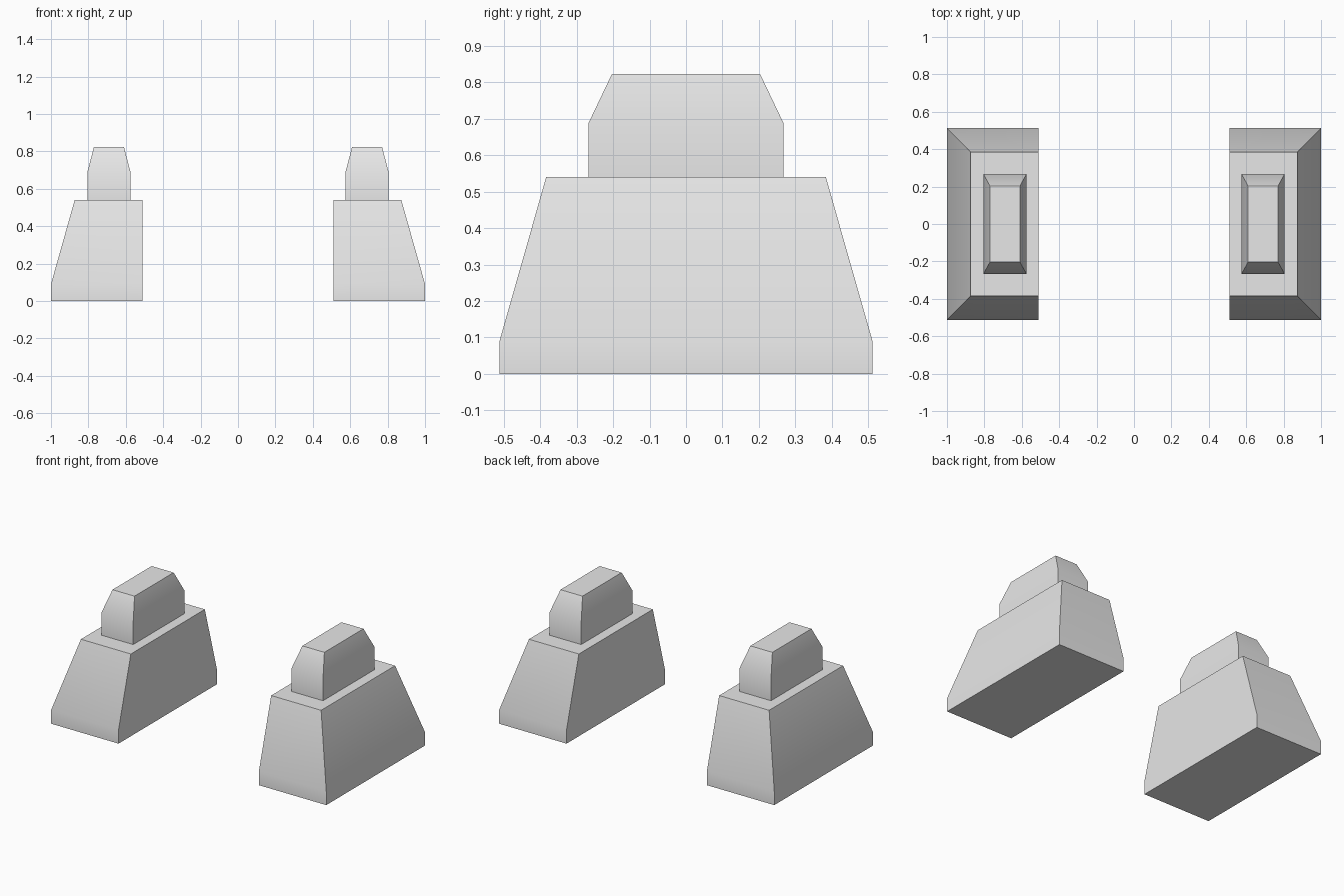
import bpy
import bmesh
import math

cube = bpy.data.objects.get("Cube")
if cube:
    bpy.data.objects.remove(cube, do_unlink=True)

# One plain grey for everything
GREY = (0.8, 0.8, 0.8, 1.0)
grey = bpy.data.materials.new("plain grey")
grey.use_nodes = True
grey.diffuse_color = GREY
grey.node_tree.nodes["Principled BSDF"].inputs["Base Color"].default_value = GREY


def tapered_block(name, levels):
    """Loft rectangles given as (z, inner x, outer x, half depth), mirrored in x."""
    bm = bmesh.new()
    rings = []
    for z, x0, x1, d in levels:
        corners = ((x0, -d), (x1, -d), (x1, d), (x0, d))
        rings.append([bm.verts.new((x, y, z)) for x, y in corners])
    for low, high in zip(rings, rings[1:]):
        for i in range(4):
            j = (i + 1) % 4
            bm.faces.new((low[i], low[j], high[j], high[i]))
    bm.faces.new(rings[0][::-1])
    bm.faces.new(rings[-1])
    mesh = bpy.data.meshes.new(name)
    bm.to_mesh(mesh)
    bm.free()
    mesh.materials.append(grey)

    obj = bpy.data.objects.new(name, mesh)
    bpy.context.collection.objects.link(obj)
    obj.modifiers.new("both sides", 'MIRROR').use_mirror_merge = False

    # Soft shading over the shallow bends, sharp corners elsewhere
    bpy.ops.object.select_all(action='DESELECT')
    obj.select_set(True)
    bpy.context.view_layer.objects.active = obj
    bpy.ops.object.shade_smooth_by_angle(angle=math.radians(30))
    return obj


# Pedestals: upright plinth, then sloped on three sides with a vertical inner face
tapered_block("pedestals", [
    (0.0, 0.51, 1.0, 0.512),
    (0.09, 0.51, 1.0, 0.512),
    (0.54, 0.51, 0.873, 0.384),
])

# Caps: upright block with a tapered top
tapered_block("caps", [
    (0.54, 0.575, 0.805, 0.267),
    (0.69, 0.575, 0.805, 0.267),
    (0.824, 0.61, 0.77, 0.203),
])
